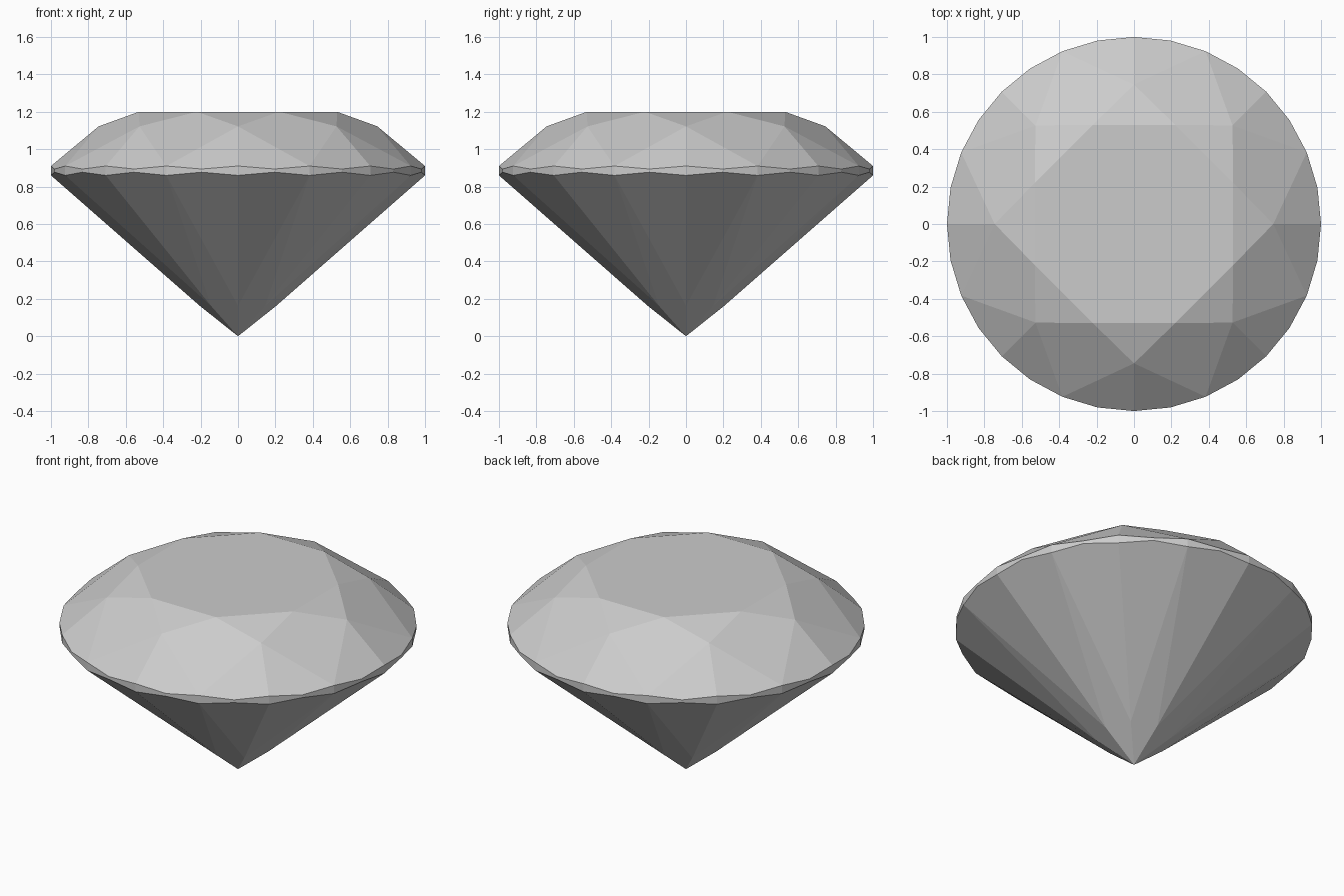
import bpy
import bmesh
import math

if "Cube" in bpy.data.objects:
    bpy.data.objects.remove(bpy.data.objects["Cube"])

SEGMENTS = 32          # girdle points
FACETS = 8             # eight-fold cut

grey = bpy.data.materials.new("pale_grey")
grey.diffuse_color = (0.6, 0.6, 0.6, 1.0)
grey.use_nodes = True
grey.node_tree.nodes["Principled BSDF"].inputs["Base Color"].default_value = grey.diffuse_color

bm = bmesh.new()


def ring(radius, count, height, offset=0.0):
    """Ring of points; height is a function of the point's index."""
    points = []
    for i in range(count):
        a = 2 * math.pi * (i + offset) / count
        points.append(bm.verts.new((radius * math.cos(a), radius * math.sin(a), height(i))))
    return points


# Point rings from top to bottom; the girdle edges are scalloped
table = ring(0.574, FACETS, lambda i: 1.2, 0.5)
star = ring(0.745, FACETS, lambda i: 1.122)
girdle_top = ring(1.0, SEGMENTS, lambda i: 0.894 if i % 2 else 0.91)
girdle_low = ring(1.0, SEGMENTS, lambda i: 0.877 if i % 2 else 0.86)
lower = ring(0.205, FACETS, lambda i: 0.163)
culet = bm.verts.new((0, 0, 0))

# Flat table on top
bm.faces.new(table)

for k in range(FACETS):
    n = (k + 1) % FACETS
    g = [(4 * k + j) % SEGMENTS for j in range(5)]
    up = [girdle_top[i] for i in g]
    low = [girdle_low[i] for i in g]
    # Crown: star facet, kite facet and two upper girdle facets
    bm.faces.new((table[k - 1], star[k], table[k]))
    bm.faces.new((table[k], star[k], up[2], star[n]))
    bm.faces.new((star[k], up[0], up[1], up[2]))
    bm.faces.new((star[n], up[2], up[3], up[4]))
    # Girdle band
    for j in range(4):
        bm.faces.new((low[j], low[j + 1], up[j + 1], up[j]))
    # Pavilion: long lower girdle facets and main kite facet
    bm.faces.new((lower[k], low[2], low[1], low[0]))
    bm.faces.new((lower[n], low[4], low[3], low[2]))
    bm.faces.new((culet, lower[n], low[2], lower[k]))

bmesh.ops.recalc_face_normals(bm, faces=bm.faces[:])

mesh = bpy.data.meshes.new("cut_gemstone")
bm.to_mesh(mesh)
bm.free()
mesh.materials.append(grey)
gem = bpy.data.objects.new("cut_gemstone", mesh)
bpy.context.collection.objects.link(gem)
